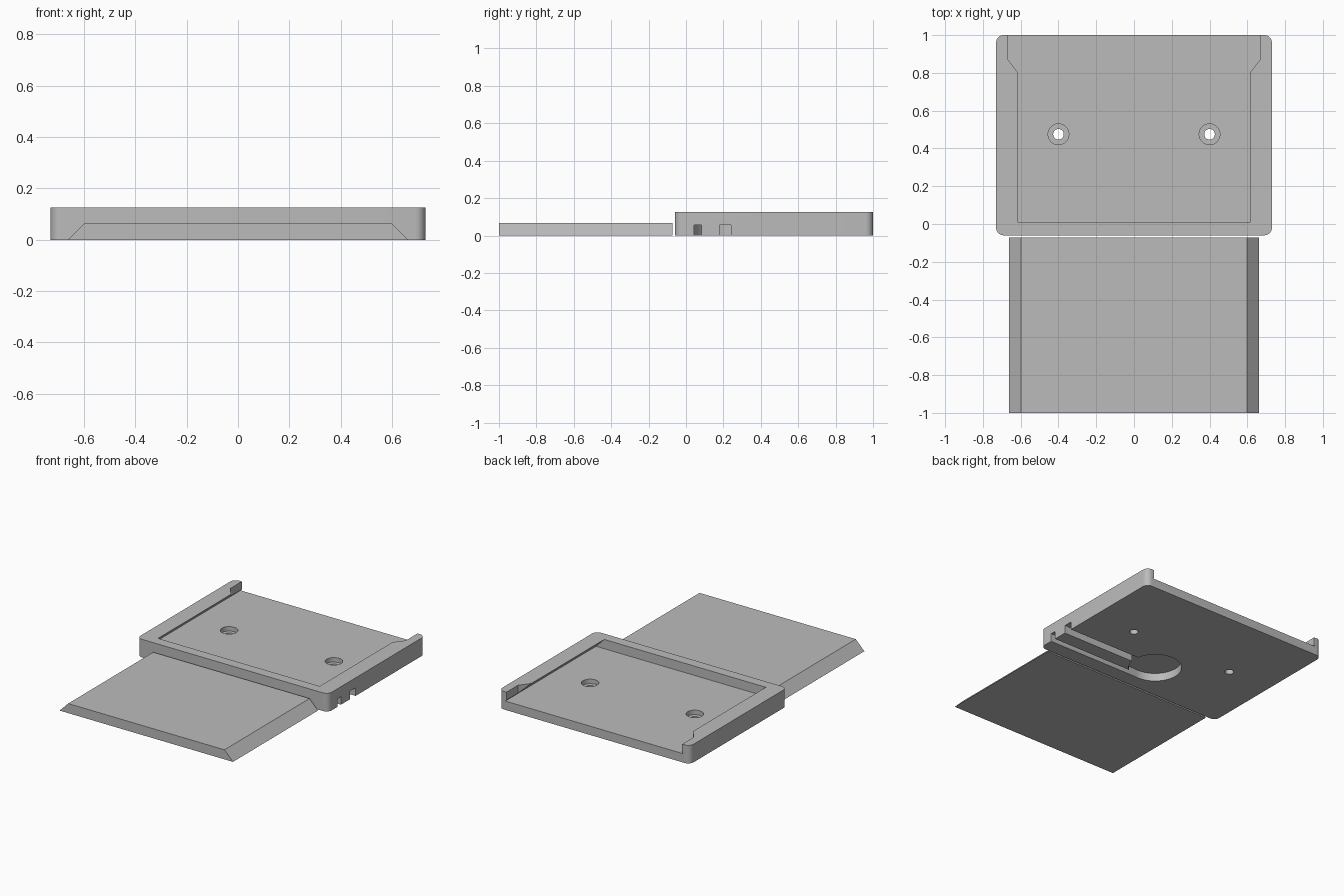
import bpy, bmesh, math
from mathutils import Matrix

if "Cube" in bpy.data.objects:
    bpy.data.objects.remove(bpy.data.objects["Cube"])

grey = bpy.data.materials.new("light_grey")
grey.diffuse_color = (0.5, 0.5, 0.5, 1)
grey.use_nodes = True
grey.node_tree.nodes["Principled BSDF"].inputs["Base Color"].default_value = grey.diffuse_color


def prism(name, profile, start, end, axis="z"):
    """Extrude a closed profile along z (points are x, y) or y (points are x, z)."""
    bm = bmesh.new()
    place = (lambda p, d: (p[0], p[1], d)) if axis == "z" else (lambda p, d: (p[0], d, p[1]))
    face = bm.faces.new([bm.verts.new(place(p, start)) for p in profile])
    ext = bmesh.ops.extrude_face_region(bm, geom=[face])
    verts = [g for g in ext["geom"] if isinstance(g, bmesh.types.BMVert)]
    offset = (0, 0, end - start) if axis == "z" else (0, end - start, 0)
    bmesh.ops.translate(bm, verts=verts, vec=offset)
    bmesh.ops.recalc_face_normals(bm, faces=bm.faces)
    mesh = bpy.data.meshes.new(name)
    bm.to_mesh(mesh)
    bm.free()
    mesh.materials.append(grey)
    obj = bpy.data.objects.new(name, mesh)
    bpy.context.collection.objects.link(obj)
    return obj


def circle(x, y, r, n=48):
    return [(x + r * math.cos(2 * math.pi * i / n), y + r * math.sin(2 * math.pi * i / n)) for i in range(n)]


def rect(x0, x1, y0, y1):
    return [(x0, y0), (x1, y0), (x1, y1), (x0, y1)]


def rounded_rect(x0, x1, y0, y1, r, n=8):
    pts = []
    corners = [(x1 - r, y1 - r), (x0 + r, y1 - r), (x0 + r, y0 + r), (x1 - r, y0 + r)]
    for k, (cx, cy) in enumerate(corners):
        for i in range(n + 1):
            a = math.pi / 2 * (k + i / n)
            pts.append((cx + r * math.cos(a), cy + r * math.sin(a)))
    return pts


def mirrored(half):
    """Complete a right-hand half outline with its mirror image."""
    return half + [(-x, v) for x, v in reversed(half)]


def cut(target, cutter):
    mod = target.modifiers.new(cutter.name, "BOOLEAN")
    mod.operation, mod.solver, mod.object = "DIFFERENCE", "EXACT", cutter
    bpy.context.view_layer.objects.active = target
    bpy.ops.object.modifier_apply(modifier=mod.name)
    bpy.data.objects.remove(cutter)


FLOOR, TOP, RECESS = 0.061, 0.125, 0.056

# Housing block with rounded vertical corners
housing = prism("housing", rounded_rect(-0.73, 0.73, -0.06, 1.0, 0.04), 0, TOP)

# Undercut pocket, open at the back, with a wider entry
cut(housing, prism("pocket", mirrored([(0.68, FLOOR), (0.617, TOP), (0.617, 0.2)]), 0.01, 1.1, "y"))
cut(housing, prism("entry", mirrored([(0.617, 0.70), (0.617, 0.805), (0.671, 0.875), (0.671, 1.1)]), 0.07, 0.2))

# Screw holes with counterbores
for side in (-1, 1):
    cut(housing, prism("screw_hole", circle(side * 0.4, 0.475, 0.028), -0.05, 0.1))
    cut(housing, prism("counterbore", circle(side * 0.4, 0.475, 0.055), 0.03, 0.09))

# Round recess and two channels in the underside
cut(housing, prism("recess", circle(0, 0.21, 0.17, 64), -0.05, RECESS))
for y0, y1 in ((0.042, 0.082), (0.18, 0.24)):
    cut(housing, prism("channel", rect(0, 0.8, y0, y1), -0.05, RECESS))

# Sliding plate with bevelled sides
prism("sliding_plate", mirrored([(0.662, 0), (0.597, 0.066)]), -1.0, -0.072, "y")

# Smooth the rounded walls, keep the edges sharp
bpy.ops.object.select_all(action="DESELECT")
housing.select_set(True)
bpy.context.view_layer.objects.active = housing
bpy.ops.object.shade_smooth_by_angle(angle=math.radians(30))
